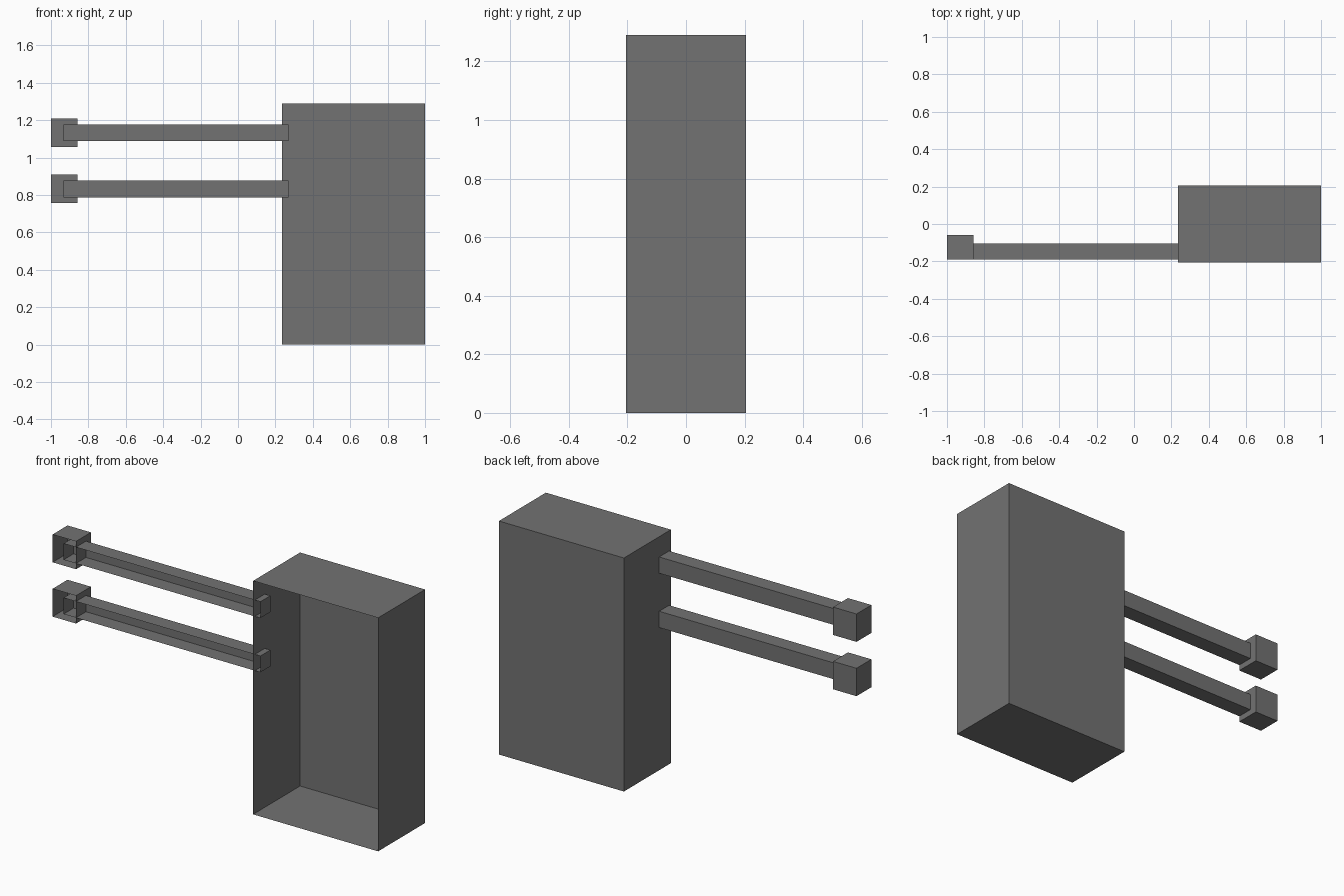
import bpy, bmesh
from mathutils import Matrix, Vector

if "Cube" in bpy.data.objects:
    bpy.data.objects.remove(bpy.data.objects["Cube"])

dark = bpy.data.materials.new("dark_grey")
dark.diffuse_color = (0.17, 0.17, 0.17, 1)
dark.use_nodes = True
dark.node_tree.nodes["Principled BSDF"].inputs["Base Color"].default_value = dark.diffuse_color


def open_box(name, lo, hi):
    """Thin-shelled box with its front (-y) side left open."""
    lo, hi = Vector(lo), Vector(hi)
    bm = bmesh.new()
    bmesh.ops.create_cube(bm, size=1)
    bm.normal_update()
    front = [f for f in bm.faces if f.normal.y < -0.5]
    bmesh.ops.delete(bm, geom=front, context='FACES_ONLY')
    bm.transform(Matrix.Translation((lo + hi) / 2) @ Matrix.Diagonal((*(hi - lo), 1)))
    mesh = bpy.data.meshes.new(name)
    bm.to_mesh(mesh)
    bm.free()
    mesh.materials.append(dark)
    obj = bpy.data.objects.new(name, mesh)
    bpy.context.collection.objects.link(obj)
    return obj


# Main cabinet shell
open_box("cabinet", (0.236, -0.205, 0), (1.0, 0.205, 1.29))

# Two horizontal arms, each with an end block
for label, z in (("upper", 1.133), ("lower", 0.833)):
    open_box(label + "_arm", (-0.933, -0.19, z - 0.045), (0.27, -0.103, z + 0.045))
    open_box(label + "_end_block", (-1.0, -0.19, z - 0.077), (-0.857, -0.06, z + 0.077))
